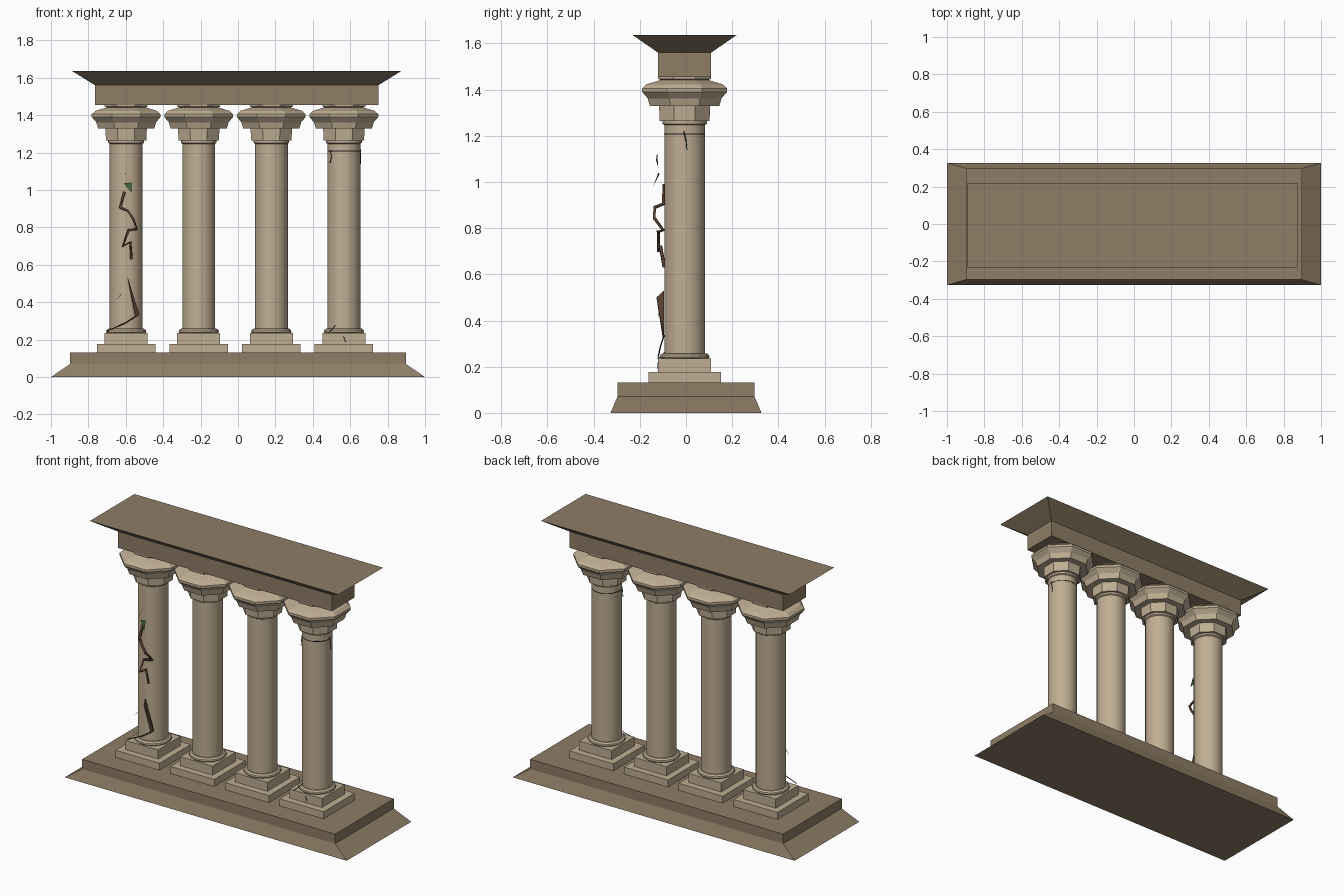
import bpy, math

if "Cube" in bpy.data.objects:
    bpy.data.objects.remove(bpy.data.objects["Cube"])

def material(name, rgb):
    m = bpy.data.materials.new(name)
    m.diffuse_color = (*rgb, 1)
    m.use_nodes = True
    m.node_tree.nodes["Principled BSDF"].inputs["Base Color"].default_value = m.diffuse_color
    return m

DARK_STONE = material("brown_stone", (0.27, 0.205, 0.13))
PALE_STONE = material("pale_stone", (0.52, 0.42, 0.29))
BARK = material("vine_bark", (0.095, 0.05, 0.03))
LEAF = material("leaf_green", (0.04, 0.11, 0.03))
CRACK = material("crack_black", (0.012, 0.011, 0.01))

def mesh_object(name, verts, faces, mat):
    me = bpy.data.meshes.new(name)
    me.from_pydata(verts, [], faces)
    me.materials.append(mat)
    ob = bpy.data.objects.new(name, me)
    bpy.context.collection.objects.link(ob)
    return ob

def stack(name, rings, mat):
    """Skin a list of equal-sized rings of points and cap both ends."""
    n = len(rings[0])
    verts = [p for r in rings for p in r]
    faces = [tuple(reversed(range(n))),
             tuple(range(len(verts) - n, len(verts)))]
    for k in range(len(rings) - 1):
        for i in range(n):
            j = (i + 1) % n
            faces.append((k*n + i, k*n + j, (k+1)*n + j, (k+1)*n + i))
    return mesh_object(name, verts, faces, mat)

def slab(name, levels, mat, cx=0, cy=0):
    """Rectangular profile: levels are (half x, half y, z)."""
    return stack(name, [[(cx + sx*hx, cy + sy*hy, z) for sx, sy in
                 ((-1, -1), (1, -1), (1, 1), (-1, 1))] for hx, hy, z in levels], mat)

def lathe(name, profile, sides, cx, cy, mat):
    """Turned profile with flat sides facing the axes."""
    k = 1 / math.cos(math.pi / sides)
    return stack(name, [[(cx + r*k*math.cos((i + .5)*math.tau/sides),
                          cy + r*k*math.sin((i + .5)*math.tau/sides), z)
                         for i in range(sides)] for r, z in profile], mat)

CY = -0.006

# Stepped base with sloping foot
slab("base", [(1.0, .327, 0), (.897, .297, .07), (.897, .297, .132)], DARK_STONE)

# Lintel and flared cornice
slab("lintel", [(.758, .115, 1.455), (.758, .115, 1.56)], DARK_STONE, -.007, CY)
slab("cornice", [(.758, .115, 1.56), (.882, .226, 1.637)], DARK_STONE, -.007, CY)

# Four columns
columns = (-.598, -.21, .178, .566)
for n, x in enumerate(columns, 1):
    slab(f"plinth_lower_{n}", [(.156, .157, .13), (.156, .157, .177)], PALE_STONE, x, CY)
    slab(f"plinth_upper_{n}", [(.115, .115, .177), (.115, .115, .235)], PALE_STONE, x, CY)
    lathe(f"base_ring_{n}", [(.103, .234), (.108, .241), (.106, .25), (.096, .258)],
          16, x, CY, PALE_STONE)
    shaft = lathe(f"shaft_{n}", [(.088, .25), (.088, 1.247), (.096, 1.252), (.096, 1.27)],
                  20, x, CY, PALE_STONE)
    for p in shaft.data.polygons:
        p.use_smooth = len(p.vertices) == 4
    shaft.data.set_sharp_from_angle(angle=math.radians(25))
    lathe(f"capital_lower_{n}", [(.108, 1.264), (.111, 1.335)], 8, x, CY, PALE_STONE)
    lathe(f"capital_upper_{n}",
          [(.15, 1.328), (.16, 1.362), (.184, 1.39), (.184, 1.405), (.165, 1.423),
           (.118, 1.437), (.105, 1.442), (.115, 1.447), (.115, 1.456)], 8, x, CY, PALE_STONE)

def vine(name, pts, depth, mat):
    cu = bpy.data.curves.new(name, 'CURVE')
    cu.dimensions = '3D'
    cu.bevel_depth = depth
    cu.bevel_resolution = 0
    cu.use_fill_caps = True
    sp = cu.splines.new('POLY')
    sp.points.add(len(pts) - 1)
    for q, p in zip(sp.points, pts):
        q.co = (*p, 1)
    ob = bpy.data.objects.new(name, cu)
    cu.materials.append(mat)
    bpy.context.collection.objects.link(ob)

# Broken vine on the left column
vine("vine_upper", [(-.57, -.094, .63), (-.575, -.11, .72), (-.615, -.118, .70),
     (-.585, -.12, .785), (-.54, -.098, .79), (-.56, -.138, .845), (-.59, -.135, .89),
     (-.63, -.098, .905), (-.607, -.095, .99)], .008, BARK)
vine("vine_lower", [(-.70, -.12, .245), (-.60, -.11, .29), (-.53, -.095, .335)], .003, BARK)
mesh_object("vine_torn_strip", [(-.59, -.095, .53), (-.58, -.128, .50), (-.527, -.096, .335),
            (-.55, -.1, .32)], [(0, 1, 2), (0, 3, 1), (1, 3, 2), (0, 2, 3)], BARK)

# Leaves
def leaf(name, a, b, c):
    mesh_object(name, [a, b, c], [(0, 1, 2)], LEAF)

leaf("leaf_large", (-.61, -.115, 1.035), (-.568, -.14, .985), (-.57, -.12, 1.04))
leaf("leaf_top", (-.618, -.12, 1.06), (-.598, -.13, 1.095), (-.58, -.125, 1.127))
leaf("leaf_low", (-.65, -.12, .415), (-.632, -.12, .43), (-.618, -.122, .45))

# Cracks on the right column
X = columns[3]
lathe("crack_ring", [(.0885, 1.205), (.0885, 1.21)], 20, X, CY, CRACK)
vine("crack_top", [(.493, -.065, 1.21), (.5, -.07, 1.18), (.492, -.065, 1.145)], .002, CRACK)
vine("crack_side", [(.655, -.01, 1.22), (.655, .0, 1.18), (.655, .004, 1.14)], .002, CRACK)
vine("crack_foot", [(.48, -.123, .235), (.50, -.1, .252), (.52, -.086, .275)], .002, CRACK)
vine("crack_plinth", [(.56, -.098, .24), (.565, -.122, .215), (.575, -.122, .19)], .002, CRACK)
